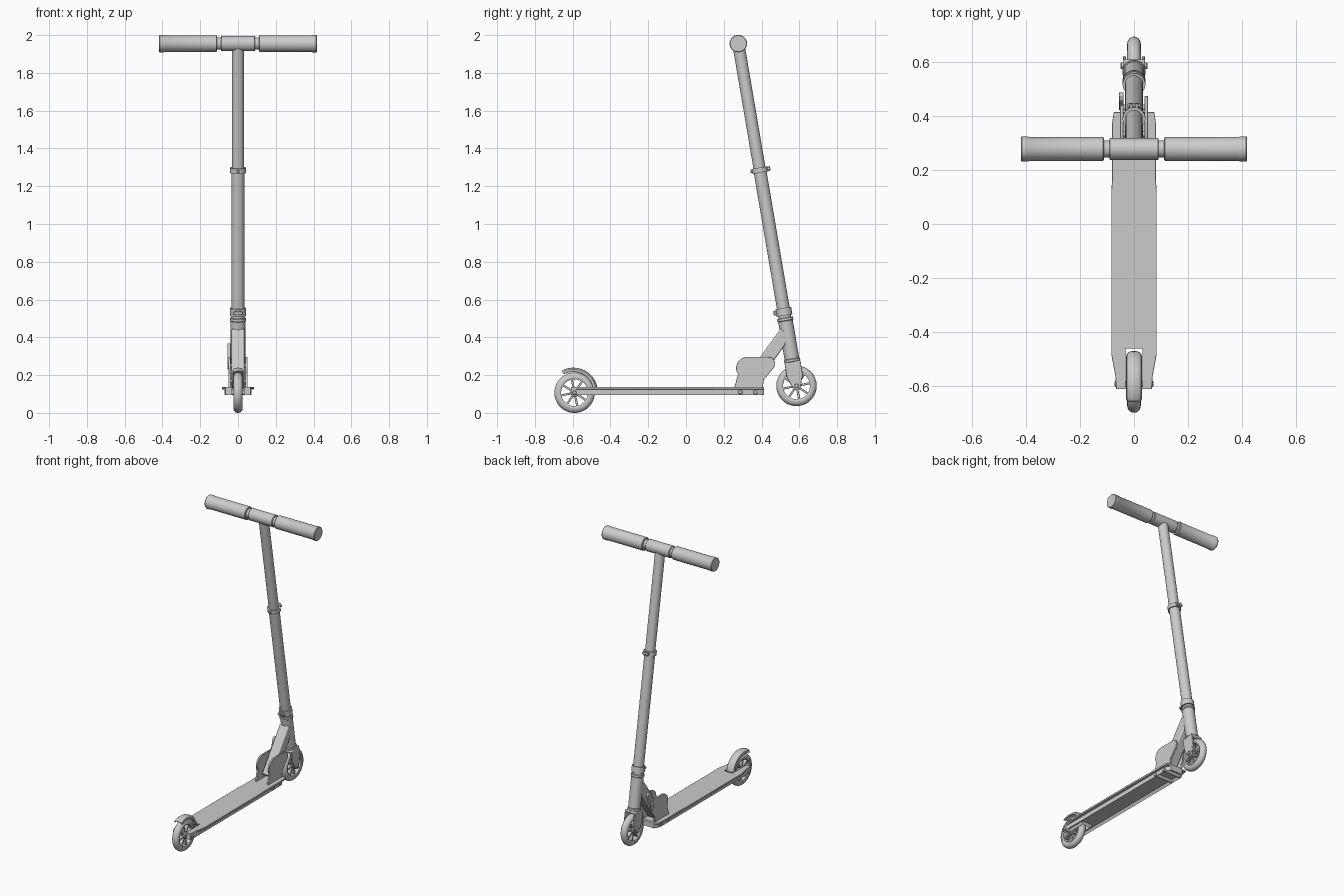
import bpy, bmesh, math
from mathutils import Matrix, Vector

if "Cube" in bpy.data.objects:
    bpy.data.objects.remove(bpy.data.objects["Cube"])

# ---------- helpers ----------
REAR = Matrix.Translation((0, -0.59, 0.107))
FRONT = Matrix.Translation((0, 0.585, 0.143))
STEER = FRONT @ Matrix.Rotation(math.atan(0.17), 4, 'X')   # raked steering axis, origin at front axle
TO_X = Matrix.Rotation(math.pi / 2, 4, 'Y')                # turns local z into x
I = Matrix.Identity(4)


def finish(name, bm, mat=I, bevel=0):
    bmesh.ops.remove_doubles(bm, verts=bm.verts, dist=1e-5)
    bmesh.ops.recalc_face_normals(bm, faces=bm.faces)
    me = bpy.data.meshes.new(name)
    bm.to_mesh(me)
    bm.free()
    ob = bpy.data.objects.new(name, me)
    bpy.context.collection.objects.link(ob)
    ob.matrix_world = mat
    if bevel:
        m = ob.modifiers.new("bevel", 'BEVEL')
        m.width, m.segments, m.limit_method = bevel, 2, 'ANGLE'
    return ob


def lathe(name, prof, mat=I, steps=40, closed=False):
    """Spin a (radius, height) profile round local z."""
    bm = bmesh.new()
    vs = [bm.verts.new((r, 0, h)) for r, h in prof]
    es = [bm.edges.new(p) for p in zip(vs, vs[1:])]
    if closed:
        es.append(bm.edges.new((vs[-1], vs[0])))
    bmesh.ops.spin(bm, geom=vs + es, cent=(0, 0, 0), axis=(0, 0, 1),
                   angle=2 * math.pi, steps=steps)
    return finish(name, bm, mat)


def tube(name, r, a, b, mat=I, steps=32, c=0.003):
    return lathe(name, [(0, a), (r - c, a), (r, a + c), (r, b - c), (r - c, b), (0, b)], mat, steps)


def ring(name, ri, ro, a, b, mat=I):
    return lathe(name, [(ri, a), (ro, a), (ro, b), (ri, b)], mat, 32, True)


def box(name, lo, hi, mat=I, bevel=0.003):
    bm = bmesh.new()
    lo, hi = Vector(lo), Vector(hi)
    bmesh.ops.create_cube(bm, size=1, matrix=Matrix.Translation((lo + hi) / 2)
                          @ Matrix.Diagonal((*(hi - lo), 1)))
    return finish(name, bm, mat, bevel)


def prism(name, pts, a, b, mat=I, side=False, bevel=0, inset=None):
    """Extrude a 2D outline from a to b: (x,y) along z, or (y,z) along x if side."""
    bm = bmesh.new()
    f = bm.faces.new([bm.verts.new((a, p, q) if side else (p, q, a)) for p, q in pts])
    ext = bmesh.ops.extrude_face_region(bm, geom=[f], use_keep_orig=True)
    d = (b - a, 0, 0) if side else (0, 0, b - a)
    bmesh.ops.translate(bm, vec=d, verts=[v for v in ext['geom'] if isinstance(v, bmesh.types.BMVert)])
    if inset:
        bmesh.ops.recalc_face_normals(bm, faces=bm.faces)
        low = min(bm.faces, key=lambda g: g.calc_center_median().z)
        bmesh.ops.inset_region(bm, faces=[low], thickness=inset[0])
        bmesh.ops.translate(bm, vec=(0, 0, inset[1]), verts=low.verts)
    return finish(name, bm, mat, bevel)


def mirrored(half):
    """Full outline from its right half (x > 0)."""
    return half + [(-x, y) for x, y in reversed(half)]


def arc(cy, cz, r, a0, a1, n=8):
    return [(cy + r * math.cos(math.radians(a0 + (a1 - a0) * i / n)),
             cz + r * math.sin(math.radians(a0 + (a1 - a0) * i / n))) for i in range(n + 1)]


# ---------- wheels ----------
def wheel(tag, mat):
    axle = mat @ TO_X
    # tyre with rounded tread
    tread = [(0.081 + 0.026 * math.sin(t), -0.025 * math.cos(t))
             for t in [math.pi * i / 12 for i in range(13)]]
    lathe(tag + "_tyre", tread, axle, 56, True)
    lathe(tag + "_rim", [(0.071, -0.019), (0.083, -0.023), (0.083, 0.023), (0.071, 0.019)], axle, 56, True)
    tube(tag + "_hub", 0.022, -0.024, 0.024, axle)
    # eight spokes
    bm = bmesh.new()
    for k in range(8):
        m = Matrix.Rotation(k * math.pi / 4 + 0.2, 4, 'X') @ Matrix.Translation((0, 0, 0.045))
        bmesh.ops.create_cube(bm, size=1, matrix=m @ Matrix.Diagonal((0.026, 0.011, 0.06, 1)))
    finish(tag + "_spokes", bm, mat, 0.002)


wheel("rear_wheel", REAR)
wheel("front_wheel", FRONT)
tube("rear_axle", 0.011, -0.072, 0.072, REAR @ TO_X, 16)
tube("front_axle", 0.012, -0.05, 0.05, FRONT @ TO_X, 16)

# ---------- deck ----------
plate = [(0.031, -0.46), (0.031, -0.61), (0.066, -0.61), (0.069, -0.56), (0.084, -0.48),
         (0.084, 0.12), (0.081, 0.16), (0.081, 0.37), (0.075, 0.413)]
prism("deck_plate", mirrored(plate), 0.125, 0.138, bevel=0.002)
body = [(0.031, -0.46), (0.031, -0.61), (0.066, -0.61), (0.066, 0.36), (0.06, 0.39), (0.045, 0.413)]
prism("deck_channel", mirrored(body), 0.095, 0.126, inset=(0.011, 0.018))
for i, y in enumerate((0.288, 0.368)):
    tube(f"deck_bolt_{i}", 0.012, -0.071, 0.071, Matrix.Translation((0, y, 0.110)) @ TO_X, 16)

# ---------- rear mudguard ----------
bm = bmesh.new()
rows = []
for i in range(25):
    a = math.radians(12 + 108 * i / 24)
    top = 0.121 + 0.012 * i / 24
    rows.append([bm.verts.new((x, (top - d) * math.cos(a), (top - d) * math.sin(a)))
                 for x, d in [(-0.027, 0.02), (-0.024, 0.008), (-0.014, 0.001), (0, 0),
                              (0.014, 0.001), (0.024, 0.008), (0.027, 0.02)]])
for r0, r1 in zip(rows, rows[1:]):
    for j in range(6):
        bm.faces.new((r0[j], r0[j + 1], r1[j + 1], r1[j]))
guard = finish("rear_mudguard", bm, REAR)
sol = guard.modifiers.new("thickness", 'SOLIDIFY')
sol.thickness = 0.005
sol.offset = 0

# ---------- folding bracket ----------
bracket = ([(0.405, 0.125), (0.412, 0.175)] + arc(0.435, 0.26, 0.037, -30, 75, 6)
           + arc(0.325, 0.237, 0.06, 90, 190, 8) + [(0.275, 0.205), (0.257, 0.138), (0.262, 0.125)])
for tag, s in (("right", 1), ("left", -1)):
    prism(f"fold_bracket_{tag}", bracket, s * 0.039, s * 0.051, side=True, bevel=0.002)
for i, (y, z) in enumerate(((0.33, 0.17), (0.43, 0.25))):
    tube(f"fold_pin_{i}", 0.011, -0.05, 0.05, Matrix.Translation((0, y, z)) @ TO_X, 16)
# quick-release lever on the left side
prism("fold_lever", [(0.42, 0.23), (0.45, 0.23), (0.487, 0.35), (0.475, 0.368), (0.455, 0.36)],
      -0.056, -0.038, side=True, bevel=0.003)

# slanted strut between deck and head tube
d = Vector((0, 0.58, 0.81)).normalized()
tilt = Matrix.Rotation(-math.atan2(d.y, d.z), 4, 'X')
box("fold_strut", (-0.034, -0.035, 0), (0.034, 0.035, 0.335),
    Matrix.Translation((0, 0.335, 0.155)) @ tilt, 0.008)

# ---------- fork and steering column ----------
leg = ([(-0.043, 0.125), (-0.043, 0.05), (-0.034, 0.03)] + arc(0, 0, 0.023, 200, 340, 8)
       + [(0.034, 0.03), (0.043, 0.05), (0.043, 0.125)])
for tag, s in (("right", 1), ("left", -1)):
    prism(f"fork_leg_{tag}", leg, s * 0.029, s * 0.041, STEER, True, 0.003)
box("fork_crown", (-0.041, -0.043, 0.112), (0.041, 0.043, 0.130), STEER, 0.006)
tube("head_bearing_lower", 0.043, 0.128, 0.145, STEER)
tube("head_tube", 0.039, 0.143, 0.362, STEER)
tube("head_bearing_upper", 0.043, 0.348, 0.366, STEER)
tube("stem_lower", 0.034, 0.35, 1.16, STEER)
tube("stem_upper", 0.032, 1.15, 1.835, STEER)


# clamp collars with a split ear and a bolt
def clamp(tag, a, b, s):
    ring(tag + "_collar", 0.031, 0.042, a, b, STEER)
    mid = (a + b) / 2
    for n, x in (("r", 0.010), ("l", -0.010)):
        y0, y1 = sorted((s * 0.034, s * 0.056))
        box(f"{tag}_ear_{n}", (x - 0.006, y0, mid - 0.012), (x + 0.006, y1, mid + 0.012), STEER, 0.002)
    tube(tag + "_bolt", 0.008, -0.024, 0.024, STEER @ Matrix.Translation((0, s * 0.047, mid)) @ TO_X, 12, 0.001)


clamp("lower_clamp", 0.378, 0.418, -1)
clamp("height_clamp", 1.145, 1.172, 1)
tube("height_button", 0.008, 0.03, 0.05,
     STEER @ Matrix.Translation((0, 0, 1.158)) @ Matrix.Rotation(math.pi / 2, 4, 'X'), 12, 0.002)

# ---------- handlebar ----------
BAR = STEER @ Matrix.Translation((0, 0, 1.838)) @ TO_X
tube("handlebar_sleeve", 0.040, -0.091, 0.091, BAR, 40)
tube("handlebar_bar", 0.032, -0.40, 0.40, BAR)
for tag, s in (("right", 1), ("left", -1)):
    lathe(f"grip_{tag}", [(r, s * h) for r, h in
          [(0.03, 0.111), (0.041, 0.111), (0.044, 0.115), (0.044, 0.388), (0.046, 0.391),
           (0.046, 0.414), (0.043, 0.418), (0, 0.418)]], BAR, 40)

# ---------- shading ----------
bpy.ops.object.select_all(action='SELECT')
bpy.context.view_layer.objects.active = bpy.context.scene.objects["stem_upper"]
bpy.ops.object.shade_smooth_by_angle(angle=math.radians(35))
